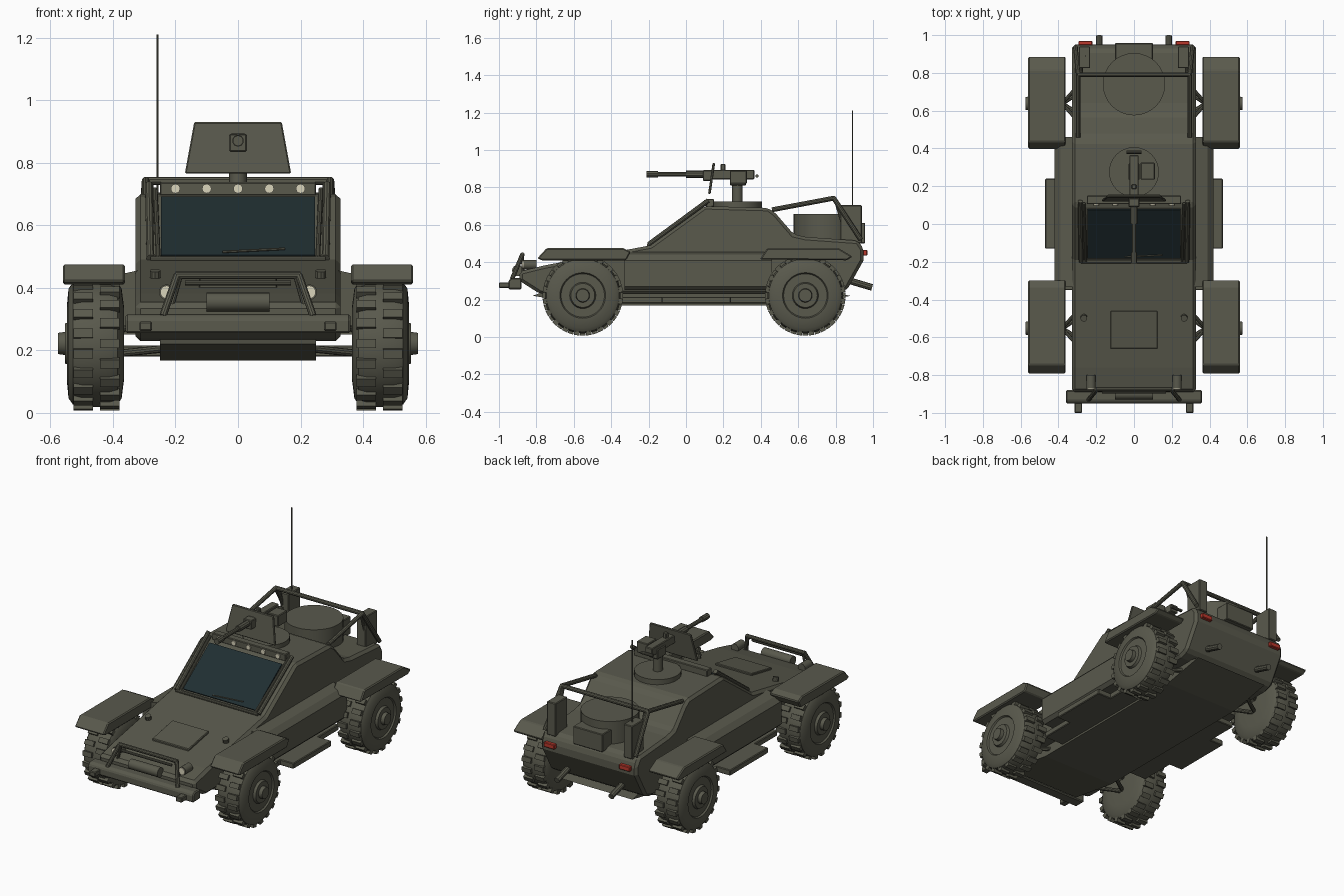
import bpy, bmesh, math
from mathutils import Vector, Matrix


def material(name, rgb):
    m = bpy.data.materials.new(name)
    m.diffuse_color = (*rgb, 1)
    return m


OLIVE = material("olive", (0.1, 0.1, 0.073))
GLASS = material("dark_glass", (0.014, 0.027, 0.031))
RED = material("red", (0.5, 0.04, 0.025))
CREAM = material("cream", (0.7, 0.66, 0.5))


def finish(name, bm, mat=OLIVE, bevel=0.0, smooth=False):
    bmesh.ops.recalc_face_normals(bm, faces=bm.faces)
    me = bpy.data.meshes.new(name)
    bm.to_mesh(me)
    bm.free()
    me.materials.append(mat)
    ob = bpy.data.objects.new(name, me)
    bpy.context.collection.objects.link(ob)
    if bevel:
        mod = ob.modifiers.new("bevel", 'BEVEL')
        mod.width, mod.segments, mod.limit_method = bevel, 1, 'ANGLE'
    if smooth:
        bpy.context.view_layer.objects.active = ob
        ob.select_set(True)
        bpy.ops.object.shade_smooth_by_angle(angle=math.radians(35))
        ob.select_set(False)
    return ob


def box(name, x, y, z, mat=OLIVE, bevel=0.004):
    bm = bmesh.new()
    size = Matrix.Diagonal((x[1] - x[0], y[1] - y[0], z[1] - z[0], 1))
    mid = Matrix.Translation((sum(x) / 2, sum(y) / 2, sum(z) / 2))
    bmesh.ops.create_cube(bm, size=1, matrix=mid @ size)
    return finish(name, bm, mat, bevel)


def prism(name, pts, a, b, axis='x', mat=OLIVE, bevel=0.0):
    """Extrude a yz profile along x, or an xz profile along y."""
    bm = bmesh.new()
    place = (lambda p, t: (t, *p)) if axis == 'x' else (lambda p, t: (p[0], t, p[1]))
    ends = [[bm.verts.new(place(p, t)) for p in pts] for t in (a, b)]
    n = len(pts)
    for e in ends:
        bm.faces.new(e)
    for i in range(n):
        j = (i + 1) % n
        bm.faces.new((ends[0][i], ends[0][j], ends[1][j], ends[1][i]))
    return finish(name, bm, mat, bevel)


def tube(name, path, r, mat=OLIVE, sides=10):
    """Straight round bars through a list of points."""
    bm = bmesh.new()
    for p, q in zip(path, path[1:]):
        p, q = Vector(p), Vector(q)
        d = q - p
        m = Matrix.Translation((p + q) / 2) @ d.to_track_quat('Z', 'Y').to_matrix().to_4x4()
        bmesh.ops.create_cone(bm, cap_ends=True, segments=sides, radius1=r, radius2=r,
                              depth=d.length, matrix=m)
    return finish(name, bm, mat, smooth=True)


def wheel(name, s, cy, cz=0.222):
    # lathed tyre and stepped hub: (distance from centre line, radius)
    prof = [(0.365, 0.0), (0.365, 0.12), (0.372, 0.175), (0.385, 0.195), (0.41, 0.203),
            (0.50, 0.203), (0.528, 0.195), (0.542, 0.175), (0.547, 0.122), (0.538, 0.116),
            (0.538, 0.070), (0.553, 0.064), (0.553, 0.037), (0.575, 0.034), (0.575, 0.0)]
    bm = bmesh.new()
    n = 40
    rings = []
    for x, r in prof:
        rings.append([bm.verts.new((s * x, cy + r * math.cos(math.tau * i / n),
                                    cz + r * math.sin(math.tau * i / n))) for i in range(n)])
    for a, b in zip(rings, rings[1:]):
        for i in range(n):
            j = (i + 1) % n
            bm.faces.new((a[i], a[j], b[j], b[i]))
    bmesh.ops.remove_doubles(bm, verts=bm.verts, dist=1e-5)
    # two staggered rows of tread lugs
    for row, x in enumerate((0.41, 0.495)):
        for k in range(20):
            m = (Matrix.Translation((s * x, cy, cz))
                 @ Matrix.Rotation(math.tau * (k + row / 2) / 20, 4, 'X')
                 @ Matrix.Translation((0, 0, 0.202)) @ Matrix.Diagonal((0.062, 0.03, 0.026, 1)))
            bmesh.ops.create_cube(bm, size=1, matrix=m)
    finish(name, bm, smooth=True)


# main hull with cab and rear deck
prism("hull", [(-0.89, 0.30), (-0.89, 0.35), (-0.76, 0.382), (-0.19, 0.49), (0.10, 0.70),
               (0.44, 0.69), (0.48, 0.66), (0.575, 0.55), (0.64, 0.535), (0.92, 0.515), (0.95, 0.47),
               (0.95, 0.41), (0.86, 0.25), (0.80, 0.23), (-0.78, 0.23)], -0.328, 0.328, bevel=0.016)
# belly plate under the hull
prism("belly_plate", [(-0.82, 0.22), (-0.5, 0.168), (0.6, 0.168), (0.88, 0.22), (0.80, 0.235),
                      (-0.78, 0.235)], -0.25, 0.25)

# windscreen glass and wiper
a, b = Vector((-0.19, 0.49)), Vector((0.10, 0.70))
nrm = Vector((-0.587, 0.81))
g0, g1 = a.lerp(b, 0.04), a.lerp(b, 0.93)
prism("windscreen", [g0, g1, g1 + nrm * 0.008, g0 + nrm * 0.008], -0.247, 0.247, mat=GLASS)
tube("wiper", [(-0.05, -0.175, 0.515), (0.15, -0.165, 0.525)], 0.004, sides=6)
tube("windscreen_sill", [(-0.28, -0.2, 0.492), (0.28, -0.2, 0.492)], 0.01)

# roof light bar
box("light_bar", (-0.25, 0.25), (0.105, 0.15), (0.695, 0.738))
for i in range(5):
    x = -0.2 + 0.1 * i
    tube("roof_lamp", [(x, 0.097, 0.717), (x, 0.11, 0.717)], 0.015, CREAM, 12)

# hood hatch lying on the slope
prism("hood_hatch", [(-0.66, 0.395), (-0.66, 0.413), (-0.46, 0.451), (-0.46, 0.43)],
      -0.125, 0.125, bevel=0.004)

# front bumper and winch
prism("front_bumper", [(-0.95, 0.255), (-0.95, 0.30), (-0.935, 0.315), (-0.88, 0.315), (-0.88, 0.255)],
      -0.36, 0.36, bevel=0.006)
tube("winch", [(-0.1, -0.90, 0.355), (0.1, -0.90, 0.355)], 0.03, sides=16)
tube("bull_bar_top", [(-0.2, -0.875, 0.44), (0.2, -0.875, 0.44)], 0.012)
tube("bull_bar_lower", [(-0.17, -0.89, 0.415), (0.17, -0.89, 0.415)], 0.008)

# mirrored parts
for s in (-1, 1):
    for nm, cy in (("front", -0.552), ("rear", 0.638)):
        wheel(nm + "_wheel", s, cy)
        for dy in (-0.09, 0.09):
            tube(nm + "_suspension_arm", [(s * 0.24, cy + dy, 0.205), (s * 0.38, cy, 0.19)], 0.012)
            tube(nm + "_upper_arm", [(s * 0.3, cy + dy, 0.30), (s * 0.38, cy, 0.26)], 0.01)

    fx = (s * 0.362, s * 0.56)
    prism("front_fender", [(-0.795, 0.42), (-0.745, 0.475), (-0.335, 0.475), (-0.295, 0.455),
                           (-0.32, 0.41), (-0.77, 0.41)], *fx, bevel=0.006)
    prism("rear_fender", [(0.395, 0.415), (0.435, 0.475), (0.815, 0.475), (0.89, 0.43),
                          (0.86, 0.41)], *fx, bevel=0.006)

    # side sponson and step
    prism("sponson", [(s * x, z) for x, z in ((0.30, 0.25), (0.40, 0.25), (0.42, 0.27), (0.42, 0.41),
                                              (0.39, 0.44), (0.30, 0.46))], -0.33, 0.46, 'y')
    box("side_step", (min(s * 0.3, s * 0.47), max(s * 0.3, s * 0.47)), (-0.13, 0.24), (0.18, 0.215))
    box("step_rail", (min(s * 0.24, s * 0.38), max(s * 0.24, s * 0.38)), (-0.35, 0.44), (0.18, 0.215))

    # windscreen posts
    tube("windscreen_post", [(s * 0.28, -0.20, 0.495), (s * 0.285, 0.12, 0.73)], 0.013)
    tube("windscreen_strut", [(s * 0.255, -0.20, 0.495), (s * 0.265, 0.11, 0.715)], 0.008)

    # front fittings
    tube("bull_bar_leg", [(s * 0.24, -0.93, 0.31), (s * 0.195, -0.875, 0.44)], 0.012)
    tube("bull_bar_brace", [(s * 0.215, -0.87, 0.33), (s * 0.185, -0.875, 0.435)], 0.008)
    box("tow_hook", (s * 0.295 - 0.02, s * 0.295 + 0.02), (-1.0, -0.94), (0.262, 0.292))
    tube("headlamp_housing", [(s * 0.228, -0.87, 0.386), (s * 0.228, -0.80, 0.386)], 0.025, sides=14)
    tube("headlamp", [(s * 0.228, -0.876, 0.386), (s * 0.228, -0.868, 0.386)], 0.021, CREAM, 14)
    tube("hood_marker", [(s * 0.265, -0.49, 0.42), (s * 0.265, -0.50, 0.455)], 0.018)

    # rear roll bar and deck boxes
    tube("roll_bar_side", [(s * 0.295, 0.46, 0.68), (s * 0.295, 0.79, 0.742), (s * 0.31, 0.935, 0.52)], 0.013)
    tube("roll_bar_brace", [(s * 0.28, 0.80, 0.735), (s * 0.28, 0.86, 0.53)], 0.01)
    box("deck_box", (s * 0.262 - 0.03, s * 0.262 + 0.03), (0.825, 0.94), (0.50, 0.705))
    box("tail_lamp", (s * 0.257 - 0.037, s * 0.257 + 0.037), (0.945, 0.97), (0.435, 0.465), RED)
    tube("exhaust", [(s * 0.185, 0.86, 0.305), (s * 0.185, 0.995, 0.265)], 0.018)

# rear deck equipment
tube("roll_bar_cross", [(-0.3, 0.79, 0.742), (0.3, 0.79, 0.742)], 0.013)
tube("deck_drum", [(0, 0.74, 0.52), (0, 0.74, 0.658)], 0.165, sides=32)
box("deck_case", (-0.1, 0.1), (0.84, 0.958), (0.50, 0.61))
tube("antenna", [(-0.257, 0.89, 0.70), (-0.257, 0.89, 1.21)], 0.0035, sides=6)

# gun mount
tube("turret_ring", [(0, 0.275, 0.685), (0, 0.275, 0.723)], 0.132, sides=32)
tube("gun_pedestal", [(0, 0.275, 0.72), (0, 0.275, 0.82)], 0.028, sides=12)
box("gun_cradle", (-0.03, 0.03), (0.235, 0.32), (0.81, 0.87))
box("gun_body", (-0.025, 0.025), (0.13, 0.365), (0.843, 0.893))
box("gun_sight", (-0.012, 0.012), (0.185, 0.21), (0.89, 0.925))
box("ammo_box", (0.035, 0.11), (0.235, 0.325), (0.82, 0.89))
tube("gun_barrel", [(0, -0.2, 0.87), (0, 0.14, 0.87)], 0.012)
tube("gun_jacket", [(0, 0.0, 0.87), (0, 0.14, 0.87)], 0.019)
tube("gun_muzzle", [(0, -0.21, 0.87), (0, -0.15, 0.87)], 0.017)
tube("gun_grip", [(-0.04, 0.38, 0.86), (0.04, 0.38, 0.86)], 0.009)

# tilted trapezoid shield
bm = bmesh.new()
face = bm.faces.new([bm.verts.new(v) for v in ((-0.17, 0.118, 0.765), (0.17, 0.118, 0.765),
                                               (0.14, 0.142, 0.93), (-0.14, 0.142, 0.93))])
ext = bmesh.ops.extrude_face_region(bm, geom=[face])
bmesh.ops.translate(bm, vec=(0, 0.014, 0), verts=[v for v in ext["geom"] if isinstance(v, bmesh.types.BMVert)])
bmesh.ops.recalc_face_normals(bm, faces=bm.faces)
finish("gun_shield", bm, bevel=0.004)
box("shield_mount", (-0.028, 0.028), (0.09, 0.14), (0.835, 0.892))
